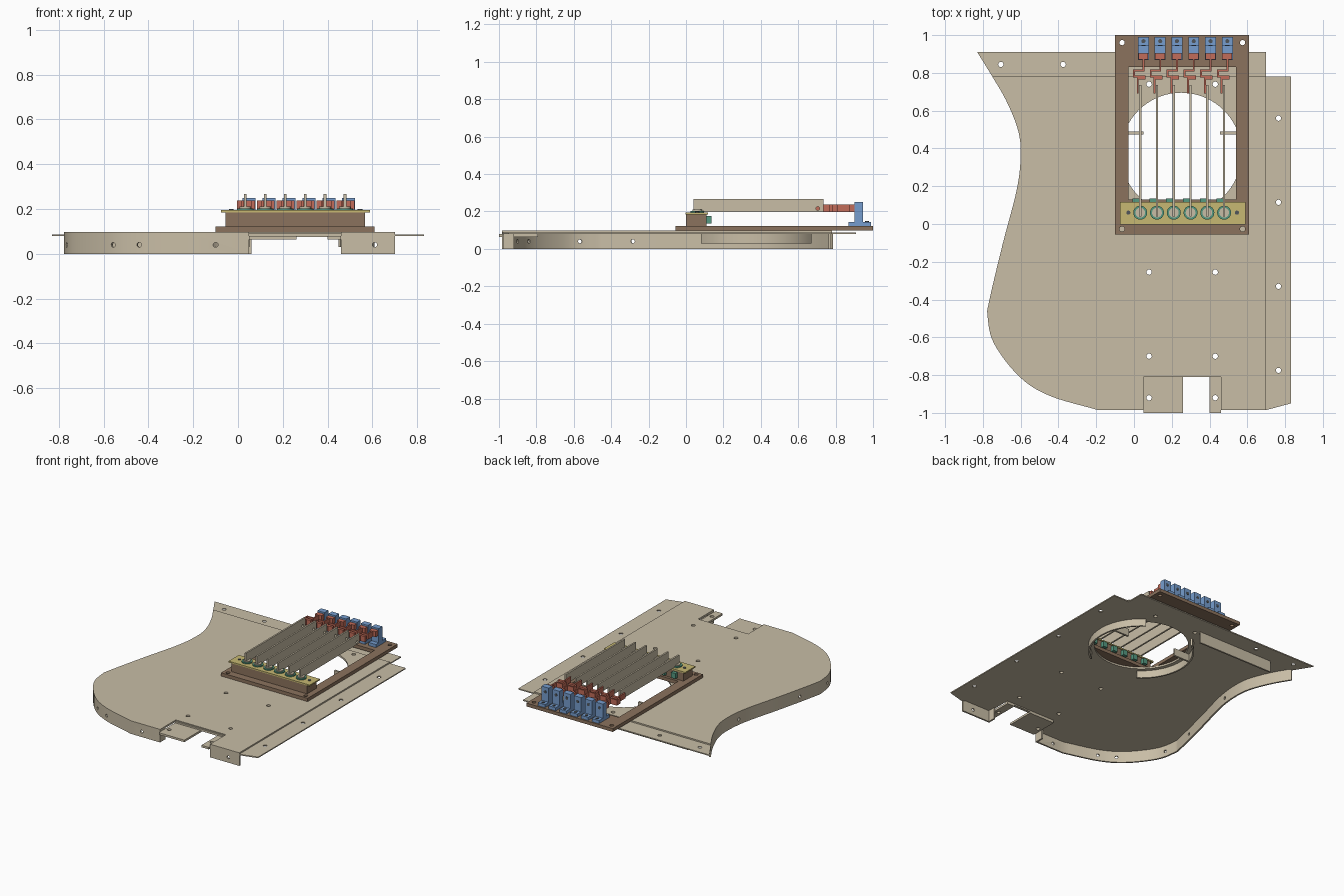
import bpy, bmesh, math
from mathutils import Vector, Matrix

if "Cube" in bpy.data.objects:
    bpy.data.objects.remove(bpy.data.objects["Cube"], do_unlink=True)


def material(name, color):
    mat = bpy.data.materials.new(name)
    mat.use_nodes = True
    mat.diffuse_color = (*color, 1)
    mat.node_tree.nodes["Principled BSDF"].inputs["Base Color"].default_value = (*color, 1)
    return mat


TAN = material("tan", (0.58, 0.51, 0.38))
BROWN = material("brown", (0.26, 0.17, 0.11))
BLUE = material("blue", (0.18, 0.34, 0.62))
RED = material("red", (0.54, 0.15, 0.10))
YELLOW = material("yellow", (0.57, 0.48, 0.17))
GREEN = material("green", (0.09, 0.32, 0.22))
STEEL = material("dark steel", (0.08, 0.09, 0.10))


def finish(name, bm, mat):
    bmesh.ops.recalc_face_normals(bm, faces=bm.faces)
    mesh = bpy.data.meshes.new(name)
    bm.to_mesh(mesh)
    bm.free()
    obj = bpy.data.objects.new(name, mesh)
    bpy.context.collection.objects.link(obj)
    if mat:
        mesh.materials.append(mat)
    return obj


def add_box(bm, x, y, z):
    size = Matrix.Diagonal((x[1] - x[0], y[1] - y[0], z[1] - z[0], 1))
    mid = Matrix.Translation((sum(x) / 2, sum(y) / 2, sum(z) / 2))
    bmesh.ops.create_cube(bm, size=1, matrix=mid @ size)


def boxes(name, mat, *ranges):
    bm = bmesh.new()
    for r in ranges:
        add_box(bm, *r)
    return finish(name, bm, mat)


def add_rod(bm, center, radius, length, axis=(0, 0, 1), sides=20):
    turn = Vector(axis).to_track_quat("Z", "Y").to_matrix().to_4x4()
    bmesh.ops.create_cone(bm, cap_ends=True, segments=sides, radius1=radius, radius2=radius,
                          depth=length, matrix=Matrix.Translation(center) @ turn)


def add_prism(bm, outline, z0, z1):
    face = bm.faces.new([bm.verts.new((x, y, z0)) for x, y in outline])
    top = bmesh.ops.extrude_face_region(bm, geom=[face])["geom"]
    bmesh.ops.translate(bm, verts=[v for v in top if isinstance(v, bmesh.types.BMVert)],
                        vec=(0, 0, z1 - z0))


def prism(name, outline, z0, z1, mat):
    bm = bmesh.new()
    add_prism(bm, outline, z0, z1)
    return finish(name, bm, mat)


def ribbon(path, width):
    """Closed outline of a strip lying on the left of a path."""
    pts = [Vector(p) for p in path]
    dirs = [(b - a).normalized() for a, b in zip(pts, pts[1:])]
    inner = []
    for i, p in enumerate(pts):
        a, b = dirs[max(i - 1, 0)], dirs[min(i, len(dirs) - 1)]
        n = Vector((-a.y - b.y, a.x + b.x))
        inner.append(p + n * width / (1 + a.dot(b)))
    return pts + inner[::-1]


def catmull(p, steps=6):
    p = [Vector(q) for q in p]
    ext = [2 * p[0] - p[1]] + p + [2 * p[-1] - p[-2]]
    out = []
    for a, b, c, d in zip(ext, ext[1:], ext[2:], ext[3:]):
        for k in range(steps):
            t = k / steps
            out.append(0.5 * (2 * b + (c - a) * t + (2 * a - 5 * b + 4 * c - d) * t * t
                              + (3 * b - a - 3 * c + d) * t ** 3))
    return out + [p[-1]]


def cut(obj, rods):
    """Bore holes: each rod is (center, radius, length, axis, sides)."""
    bm = bmesh.new()
    for rod in rods:
        add_rod(bm, *rod)
    cutter = finish("hole_cutter", bm, None)
    cutter.hide_render = True
    mod = obj.modifiers.new("holes", "BOOLEAN")
    mod.operation, mod.solver, mod.object = "DIFFERENCE", "EXACT", cutter
    graph = bpy.context.evaluated_depsgraph_get()
    mesh = bpy.data.meshes.new_from_object(obj.evaluated_get(graph))
    obj.modifiers.clear()
    obj.data = mesh
    bpy.data.objects.remove(cutter, do_unlink=True)


def smooth(obj):
    bpy.ops.object.select_all(action="DESELECT")
    obj.select_set(True)
    bpy.context.view_layer.objects.active = obj
    bpy.ops.object.shade_smooth_by_angle(angle=math.radians(30))


def holes(points, z=0.09, radius=0.014):
    return [((x, y, z), radius, 0.1, (0, 0, 1), 16) for x, y in points]


# Curved edge of the body, from the back tip to the front
STEPS = 6
edge = catmull([(-.83, .91), (-.75, .78), (-.675, .65), (-.615, .5), (-.60, .37), (-.62, .185),
                (-.695, -.105), (-.765, -.4), (-.775, -.49), (-.74, -.635), (-.605, -.81),
                (-.445, -.91), (-.19, -.985)], STEPS)
side = edge[STEPS:]
FRONT = -.985

# Top plate with the round opening
plate = prism("top_plate", side + [(.05, FRONT), (.05, -.8), (.46, -.8), (.46, FRONT),
                                   (.7, FRONT), (.7, .78)], .084, .097, TAN)
HOLE = Vector((.25, .375))
cut(plate, [((*HOLE, .09), .32, .1, (0, 0, 1), 72)]
    + holes([(x, y) for x in (.08, .43) for y in (.74, -.255, -.7)]))
smooth(plate)

# Thin flanges along the back and the left side
back = prism("back_flange", edge[:STEPS + 1] + [(.7, .78), (.7, .91)], .079, .087, TAN)
cut(back, holes([(-.705, .845), (-.375, .845)]))
flank = prism("side_flange", [(.69, FRONT), (.7, FRONT), (.83, -.95), (.83, .78), (.69, .78)],
              .079, .087, TAN)
cut(flank, holes([(.765, y) for y in (.56, .115, -.33, -.775)]))

# Rim walls below the plate
rim = prism("curved_rim", ribbon(side + [Vector((.05, FRONT)), Vector((.05, -.92))], .012),
            0, .086, TAN)
bores = []
for x, y in [(-.55, -.84), (-.44, -.91), (-.1, FRONT), (-.77, -.57), (-.745, -.28), (-.61, .25)]:
    near = min(range(1, len(side) - 1), key=lambda i: (side[i] - Vector((x, y))).length)
    run = side[near + 1] - side[near - 1]
    axis = (0, 1, 0) if y == FRONT else (-run.y, run.x, 0)
    bores.append(((x, y, .04), .011, .1, axis, 12))
cut(rim, bores)
smooth(rim)
corner = prism("front_corner_wall", ribbon([(.46, -.92), (.46, FRONT), (.7, FRONT)], .012),
               0, .086, TAN)
cut(corner, [((.61, FRONT, .04), .011, .1, (0, 1, 0), 12)])
boxes("back_wall", TAN, ((-.56, .06), (.763, .775), (0, .085)))

# Lowered ledges in the front notch
ledges = boxes("front_ledges", TAN, ((.05, .26), (-1, -.79), (.064, .079)),
               ((.40, .46), (-1, -.79), (.064, .079)),
               ((.05, .46), (-.81, -.79), (.075, .09)))
cut(ledges, holes([(.08, -.92), (.43, -.92)], .07))

# Curved guards beside the opening, each with an inward tab
for name, mid in (("left_guard", 0), ("right_guard", 180)):
    arc = []
    for k in range(25):
        a = math.radians(mid - 55 + 110 * k / 24)
        arc.append(HOLE + .36 * Vector((math.cos(a), math.sin(a))))
    smooth(prism(name, ribbon(arc, .012), .03, .085, TAN))
boxes("guard_tabs", TAN, ((-.085, .05), (.475, .489), (.03, .085)),
      ((.455, .585), (.475, .489), (.03, .085)))

# Brown frame
Z = (.097, .122)
frame = boxes("frame", BROWN, ((-.1, .61), (-.055, 1), Z))
cutter_box = boxes("frame_opening", None, ((-.028, .54), (.13, .83), (0, .2)))
mod = frame.modifiers.new("opening", "BOOLEAN")
mod.object = cutter_box
graph = bpy.context.evaluated_depsgraph_get()
opened = bpy.data.meshes.new_from_object(frame.evaluated_get(graph))
frame.modifiers.clear()
frame.data = opened
bpy.data.objects.remove(cutter_box, do_unlink=True)
cut(frame, holes([(x, y) for x in (-.063, .575) for y in (.96, -.027)], .11))

# Bridge block and its cover plate
boxes("bridge_block", BROWN, ((-.055, .567), (0, .11), (.122, .185)))
cover = boxes("bridge_cover", YELLOW, ((-.075, .59), (-.003, .117), (.185, .195)))
bm = bmesh.new()
for x in (-.03, .545):
    add_rod(bm, (x, .06, .196), .011, .006)
finish("cover_screws", bm, STEEL)

# Six repeated bars with washers, springs and brackets
washers, posts, bars, springs, clips, screws, plugs = (bmesh.new() for _ in range(7))
for i in range(6):
    x = .033 + .0888 * i
    add_rod(washers, (x, .06, .199), .037, .008, sides=24)
    add_rod(posts, (x, .06, .204), .026, .012, sides=24)
    add_box(bars, (x - .006, x + .006), (.04, .735), (.197, .267))
    add_box(plugs, (x - .04, x - .005), (.11, .135), (.135, .175))
    # folded spring and its block
    zig = [(-.008, .69), (-.008, .765), (.028, .765), (.028, .785), (-.028, .785), (-.028, .808),
           (.022, .808), (.022, .88)]
    add_prism(springs, ribbon([(x + a, y) for a, y in zig], .01), .197, .238)
    add_box(springs, (x - .01, x + .042), (.872, .905), (.197, .238))
    # upright bracket with foot
    c = x + .017
    add_box(clips, (c - .029, c + .029), (.902, .945), (.122, .25))
    add_box(clips, (c - .029, c + .029), (.868, .99), (.122, .145))
    add_rod(screws, (c, .968, .146), .011, .006, sides=12)
    add_rod(screws, (c, .945, .215), .011, .004, (0, 1, 0), 12)

smooth(finish("washers", washers, GREEN))
smooth(finish("bar_posts", posts, TAN))
bar_set = finish("long_bars", bars, TAN)
cut(bar_set, [((.25, .705, .216), .01, 1, (1, 0, 0), 12)])
finish("springs", springs, RED)
finish("brackets", clips, BLUE)
finish("bracket_screws", screws, STEEL)
finish("bridge_plugs", plugs, GREEN)
